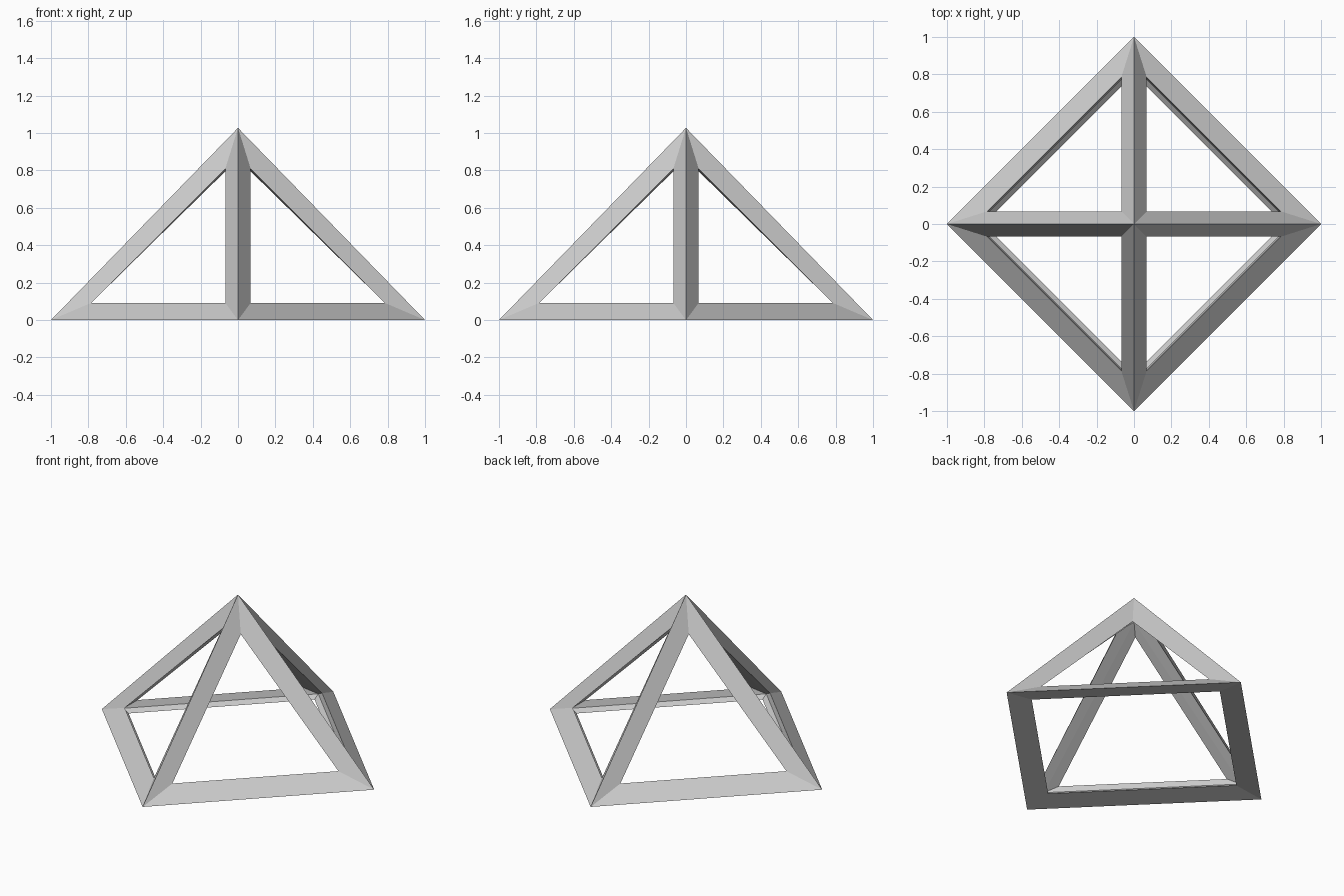
import bpy, bmesh
from math import sin
from mathutils import Vector

if "Cube" in bpy.data.objects:
    bpy.data.objects.remove(bpy.data.objects["Cube"])

T = 0.083              # half thickness of the struts
R = 1 - 0.958 * T      # centre-line pyramid radius and height
Z0 = 0.286 * T         # centre-line base height

# Centre-line pyramid: square base and four triangular sides
cage = bmesh.new()
base = [cage.verts.new((x * R, y * R, Z0)) for x, y in ((1, 0), (0, 1), (-1, 0), (0, -1))]
apex = cage.verts.new((0, 0, Z0 + R))
cage.faces.new(base[::-1])
for i in range(4):
    cage.faces.new((base[i], base[(i + 1) % 4], apex))
cage.normal_update()
cage.verts.index_update()

# Struts with a diamond section: outer ridge, inset hole edges, inner ridge
frame = bmesh.new()
outer = [frame.verts.new(v.co + v.normal * T) for v in cage.verts]
inner = [frame.verts.new(v.co - v.normal * T) for v in cage.verts]


def inset_corner(loop):
    co = loop.vert.co
    a = (loop.link_loop_prev.vert.co - co).normalized()
    b = (loop.link_loop_next.vert.co - co).normalized()
    return co + (a + b).normalized() * (T / sin(a.angle(b) / 2))


for face in cage.faces:
    hole = [frame.verts.new(inset_corner(l)) for l in face.loops]
    ids = [l.vert.index for l in face.loops]
    n = len(ids)
    for i in range(n):
        j = (i + 1) % n
        frame.faces.new((outer[ids[i]], outer[ids[j]], hole[j], hole[i]))
        frame.faces.new((hole[i], hole[j], inner[ids[j]], inner[ids[i]]))
bmesh.ops.recalc_face_normals(frame, faces=frame.faces)

mesh = bpy.data.meshes.new("pyramid_frame")
frame.to_mesh(mesh)
frame.free()
cage.free()
bpy.context.collection.objects.link(bpy.data.objects.new("pyramid_frame", mesh))
